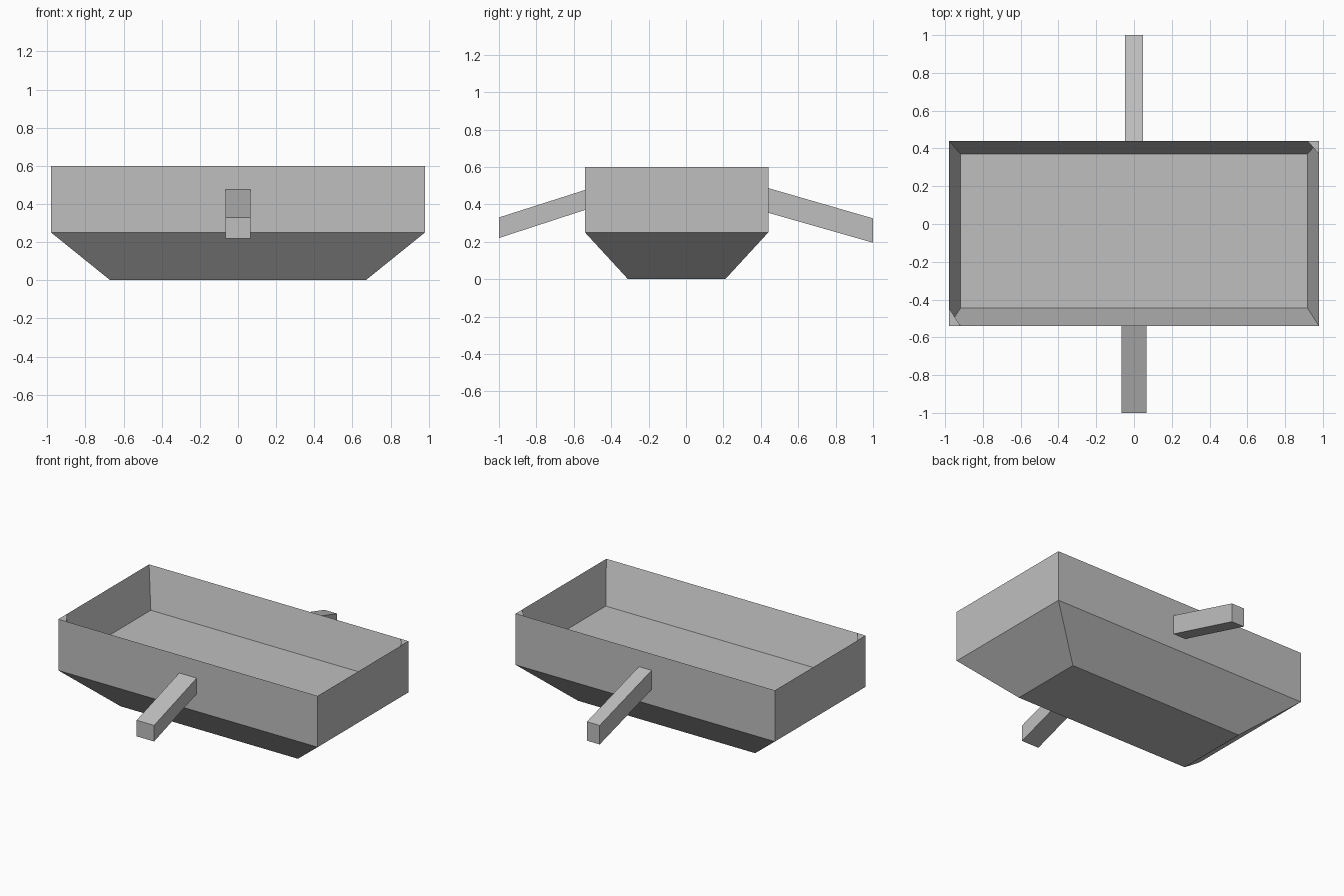
import bpy
import bmesh

default = bpy.data.objects.get("Cube")
if default:
    bpy.data.objects.remove(default, do_unlink=True)

GREY = (0.52, 0.52, 0.52, 1)
grey = bpy.data.materials.new("plain grey")
grey.use_nodes = True
grey.diffuse_color = GREY
grey.node_tree.nodes["Principled BSDF"].inputs["Base Color"].default_value = GREY


def finish(name, bm):
    mesh = bpy.data.meshes.new(name)
    bm.to_mesh(mesh)
    bm.free()
    mesh.materials.append(grey)
    obj = bpy.data.objects.new(name, mesh)
    bpy.context.collection.objects.link(obj)
    return obj


def rect(bm, x0, x1, y0, y1, z):
    """Four corner vertices, counter-clockwise from above."""
    return [bm.verts.new((x, y, z)) for x, y in
            ((x0, y0), (x1, y0), (x1, y1), (x0, y1))]


def bridge(bm, low, high):
    for i in range(4):
        j = (i + 1) % 4
        bm.faces.new((low[i], low[j], high[j], high[i]))


X, FRONT, BACK, RIM = 0.98, -0.54, 0.44, 0.6
IX, IFRONT, IBACK, FLOOR = 0.918, -0.445, 0.37, 0.33

# Outer hull: straight sides over a tapered underside
bm = bmesh.new()
base = rect(bm, -0.67, 0.67, -0.31, 0.21, 0)
waist = rect(bm, -X, X, FRONT, BACK, 0.25)
rim = rect(bm, -X, X, FRONT, BACK, RIM)
bm.faces.new(base[::-1])
bridge(bm, base, waist)
bridge(bm, waist, rim)
finish("hull", bm)

# Tray floor
bm = bmesh.new()
bm.faces.new(rect(bm, -IX, IX, IFRONT, IBACK, FLOOR))
finish("tray_floor", bm)

# Leaning inner walls, skewed so they cross at two opposite corners
walls = {
    "inner_wall_back": ((-X, BACK, RIM), (IX, BACK, RIM),
                        (X, IBACK, FLOOR), (-IX, IBACK, FLOOR)),
    "inner_wall_right": ((-X, IFRONT, RIM), (-X, BACK, RIM),
                         (-IX, IBACK, FLOOR), (-IX, FRONT, FLOOR)),
    "inner_wall_front": ((X, FRONT, RIM), (-IX, FRONT, RIM),
                         (-X, IFRONT, FLOOR), (IX, IFRONT, FLOOR)),
    "inner_wall_left": ((X, IBACK, RIM), (X, FRONT, RIM),
                        (IX, IFRONT, FLOOR), (IX, BACK, FLOOR)),
}
for name, corners in walls.items():
    bm = bmesh.new()
    # Corner order runs clockwise as seen from inside the tray
    bm.faces.new([bm.verts.new(c) for c in reversed(corners)])
    finish(name, bm)

# Small flat caps on the two crossing corners
caps = {
    "corner_cap_back": ((IX, BACK), (X, IBACK), (X, BACK)),
    "corner_cap_front": ((-IX, FRONT), (-X, IFRONT), (-X, FRONT)),
}
for name, corners in caps.items():
    bm = bmesh.new()
    bm.faces.new([bm.verts.new((x, y, RIM)) for x, y in corners])
    finish(name, bm)


# Sloping handles with upright ends
def handle(name, half, y_in, y_out, z_in, z_out):
    bm = bmesh.new()
    ends = []
    for y, (low, high) in ((y_in, z_in), (y_out, z_out)):
        ends.append([bm.verts.new((x, y, z)) for x, z in
                     ((-half, low), (half, low), (half, high), (-half, high))])
        bm.faces.new(ends[-1])
    bridge(bm, *ends)
    bmesh.ops.recalc_face_normals(bm, faces=bm.faces[:])
    finish(name, bm)


handle("front_handle", 0.066, FRONT, -1, (0.37, 0.477), (0.22, 0.33))
handle("back_handle", 0.048, BACK, 1, (0.355, 0.487), (0.195, 0.325))
